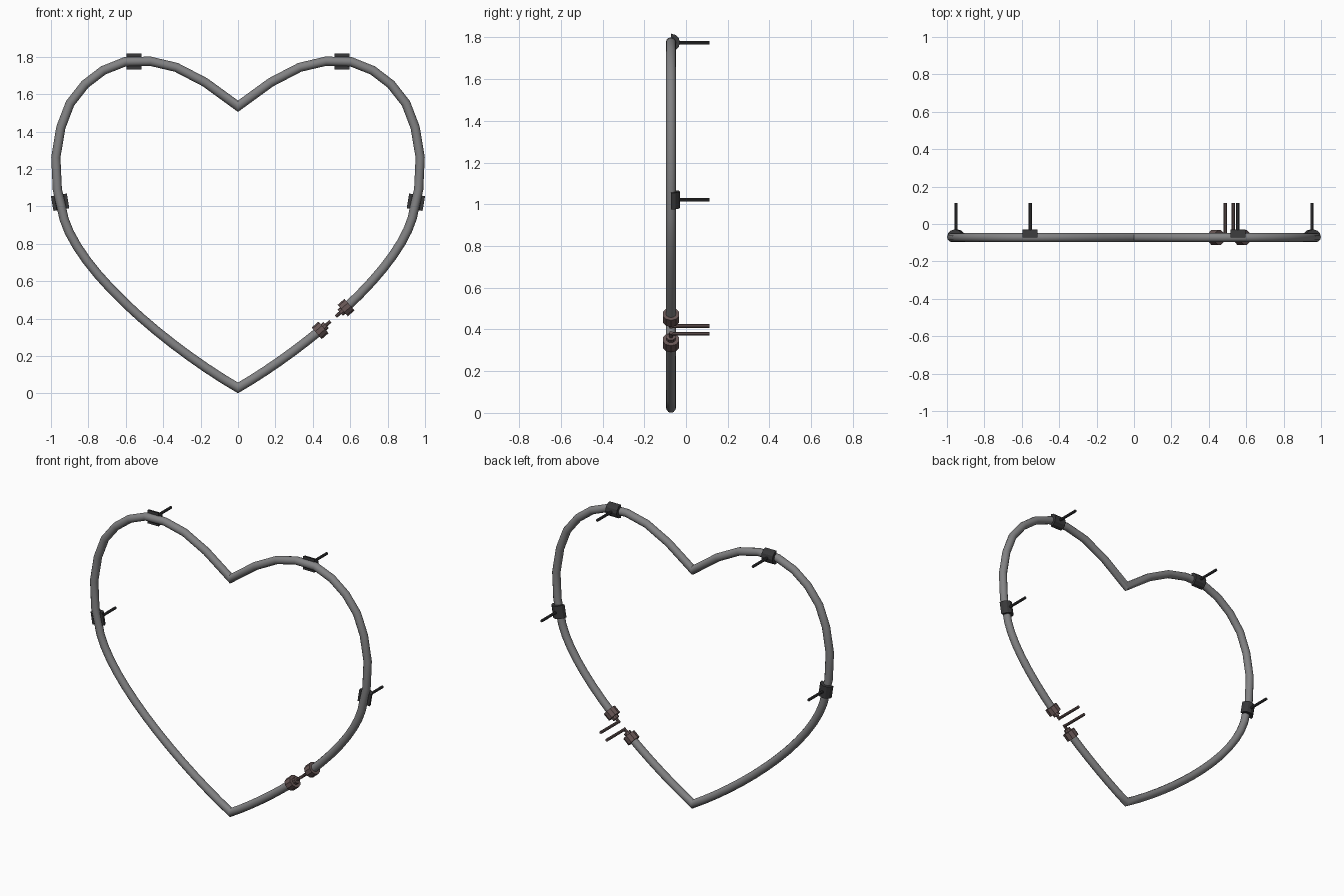
import bpy, bmesh
from math import pi, cos, sin
from mathutils import Vector

cube = bpy.data.objects.get("Cube")
if cube:
    bpy.data.objects.remove(cube, do_unlink=True)

Y = -0.072          # depth of the tube centre line
BACK = 0.112        # rear end of the mounting pins
DEPTH = Vector((0, 1, 0))


def material(name, rgb):
    m = bpy.data.materials.new(name)
    m.use_nodes = True
    m.diffuse_color = (*rgb, 1)
    m.node_tree.nodes["Principled BSDF"].inputs["Base Color"].default_value = (*rgb, 1)
    return m


GLASS = material("grey glass", (0.225, 0.225, 0.23))
BLACK = material("black plastic", (0.04, 0.04, 0.042))
BROWN = material("brown metal", (0.135, 0.092, 0.09))


def finish(bm, name, mat, smooth=True):
    bmesh.ops.recalc_face_normals(bm, faces=bm.faces)
    mesh = bpy.data.meshes.new(name)
    bm.to_mesh(mesh)
    bm.free()
    mesh.materials.append(mat)
    obj = bpy.data.objects.new(name, mesh)
    bpy.context.collection.objects.link(obj)
    if smooth:
        bpy.ops.object.select_all(action='DESELECT')
        obj.select_set(True)
        bpy.context.view_layer.objects.active = obj
        bpy.ops.object.shade_smooth_by_angle(angle=pi / 4)
    return obj


def add_rod(bm, a, b, radius, sides=8):
    """Cylinder between two points."""
    axis = b - a
    matrix = axis.to_track_quat('Z', 'Y').to_matrix().to_4x4()
    matrix.translation = (a + b) / 2
    bmesh.ops.create_cone(bm, cap_ends=True, segments=sides, radius1=radius,
                          radius2=radius, depth=axis.length, matrix=matrix)


def sweep(bm, pts, radius, sides=12):
    """Mitred round tube along a path that lies in the XZ plane."""
    rings = []
    for i, p in enumerate(pts):
        t_in = (p - pts[max(i - 1, 0)]).normalized()
        t_out = (pts[min(i + 1, len(pts) - 1)] - p).normalized()
        tangent = (t_in + t_out).normalized()
        mitre = max(tangent.dot(t_out), tangent.dot(t_in))
        side = tangent.cross(DEPTH) / mitre
        rings.append([bm.verts.new(p + radius * (side * cos(2 * pi * k / sides)
                                                 + DEPTH * sin(2 * pi * k / sides)))
                      for k in range(sides)])
    for r, s in zip(rings, rings[1:]):
        for k in range(sides):
            n = (k + 1) % sides
            bm.faces.new((r[k], r[n], s[n], s[k]))
    bm.faces.new(rings[0])
    bm.faces.new(rings[-1])


# Heart outline: coarse lobe, then a finer lower curve
def at(x, z):
    return Vector((x, Y, z))


LOBE = [at(*p) for p in ((0, 1.535), (0.176, 1.663), (0.33, 1.743), (0.47, 1.776),
                         (0.604, 1.773), (0.72, 1.727), (0.818, 1.652), (0.898, 1.55),
                         (0.947, 1.422), (0.974, 1.262), (0.966, 1.09))]
CTRL = [at(0.945, 1.0), at(0.91, 0.69), at(0.38, 0.25), at(0, 0.029)]


def lower(t):
    s = 1 - t
    a, b, c, d = CTRL
    return a * s**3 + b * 3 * s * s * t + c * 3 * s * t * t + d * t**3


def solve_x(x):
    lo, hi = 0.0, 1.0
    for _ in range(40):
        mid = (lo + hi) / 2
        lo, hi = (mid, hi) if lower(mid).x > x else (lo, mid)
    return lo


def span(a, b, n):
    return [lower(a + (b - a) * i / n) for i in range(n + 1)]


t_up, t_low = solve_x(0.578), solve_x(0.439)

# Glass tube, open at the gap on the lower left
half = LOBE + span(0, 1, 14)
mirrored = [Vector((-p.x, p.y, p.z)) for p in reversed(half)]
path = span(t_low, 1, 6) + mirrored[1:] + LOBE[1:] + span(0, t_up, 8)
bm = bmesh.new()
sweep(bm, path, 0.0245)
finish(bm, "heart_tube", GLASS)


# Mounting clips: half rings behind the tube, each with a pin
def clip(name, centre, tangent, length=0.08, outer=0.043, inner=0.0245, steps=6):
    bm = bmesh.new()
    tangent = tangent.normalized()
    side = tangent.cross(DEPTH)
    loops = []
    for end in (-1, 1):
        for r in (inner, outer):
            loops.append([bm.verts.new(centre + tangent * end * length / 2
                                       + r * (side * cos(pi * k / steps)
                                              + DEPTH * sin(pi * k / steps)))
                          for k in range(steps + 1)])
    in_a, out_a, in_b, out_b = loops
    for p, q in ((in_a, out_a), (out_a, out_b), (out_b, in_b), (in_b, in_a)):
        for k in range(steps):
            bm.faces.new((p[k], p[k + 1], q[k + 1], q[k]))
    for k in (0, steps):
        bm.faces.new((in_a[k], out_a[k], out_b[k], in_b[k]))
    back = Vector((centre.x, BACK, centre.z))
    add_rod(bm, centre + DEPTH * 0.032, back, 0.0085)
    finish(bm, name, BLACK, smooth=False)


for word, sx in (("left", 1), ("right", -1)):
    clip(word + "_top_clip", at(sx * 0.555, 1.775), Vector((1, 0, 0)))
    clip(word + "_side_clip", at(sx * 0.951, 1.022), Vector((sx * 0.17, 0, 1)))


# Electrodes: end cap, collar, and a wire bent to the back
def electrode(name, centre, toward):
    d = (toward - centre).normalized()
    bm = bmesh.new()
    add_rod(bm, centre - d * 0.024, centre + d * 0.024, 0.041, 10)
    add_rod(bm, centre + d * 0.024, centre + d * 0.042, 0.022, 10)
    bend = centre + d * 0.064
    add_rod(bm, centre + d * 0.04, bend + d * 0.009, 0.009)
    add_rod(bm, bend, Vector((bend.x, BACK, bend.z)), 0.009)
    finish(bm, name, BROWN, smooth=False)


electrode("upper_electrode", lower(t_up), lower(t_low))
electrode("lower_electrode", lower(t_low), lower(t_up))
